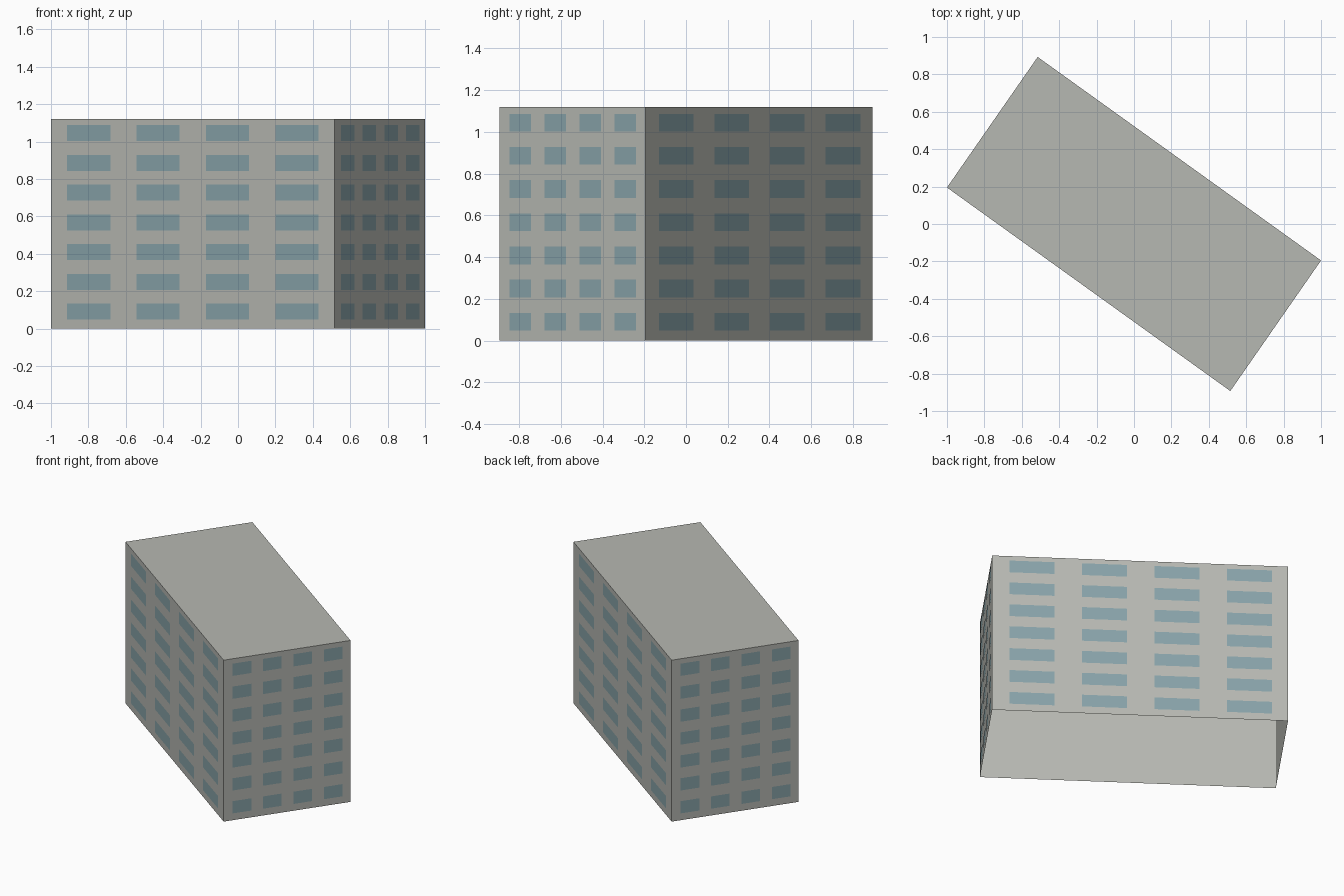
import bpy
import bmesh
from mathutils import Vector

cube = bpy.data.objects.get("Cube")
if cube:
    bpy.data.objects.remove(cube, do_unlink=True)

HEIGHT = 1.12
CORNERS = [Vector(c) for c in ((-1, 0.195, 0), (0.515, -0.893, 0),
                               (1, -0.195, 0), (-0.515, 0.893, 0))]
UP = Vector((0, 0, 1))


def make_material(name, color):
    mat = bpy.data.materials.new(name)
    mat.use_nodes = True
    mat.diffuse_color = color
    mat.node_tree.nodes["Principled BSDF"].inputs["Base Color"].default_value = color
    return mat


def make_object(name, bm, mat):
    mesh = bpy.data.meshes.new(name)
    bm.to_mesh(mesh)
    bm.free()
    mesh.materials.append(mat)
    obj = bpy.data.objects.new(name, mesh)
    bpy.context.collection.objects.link(obj)
    return obj


concrete = make_material("concrete grey", (0.47, 0.48, 0.445, 1))
glass = make_material("window blue", (0.245, 0.365, 0.395, 1))

# Building shell: four walls and a flat roof, open underneath
bm = bmesh.new()
low = [bm.verts.new(c) for c in CORNERS]
high = [bm.verts.new(c + UP * HEIGHT) for c in CORNERS]
for i in range(4):
    j = (i + 1) % 4
    bm.faces.new((low[i], low[j], high[j], high[i]))
bm.faces.new(high)
make_object("building_shell", bm, concrete)

# Window panes: thin plates in seven storeys of four on each wall
WALLS = ("front", "left", "back", "right")
STOREYS, COLUMNS = 7, 4
for i, wall in enumerate(WALLS):
    start, end = CORNERS[i], CORNERS[(i + 1) % 4]
    along = end - start
    out = along.cross(UP).normalized() * 0.002
    first, pitch, width = (0.058, 0.245, 0.152) if i % 2 == 0 else (0.069, 0.24, 0.148)
    bm = bmesh.new()
    for row in range(STOREYS):
        bottom = 0.048 + 0.159 * row
        top = bottom + 0.085
        for col in range(COLUMNS):
            a = first + pitch * col
            b = a + width
            bm.faces.new([bm.verts.new(start + along * t + UP * z + out)
                          for t, z in ((a, bottom), (b, bottom), (b, top), (a, top))])
    make_object(wall + "_windows", bm, glass)
